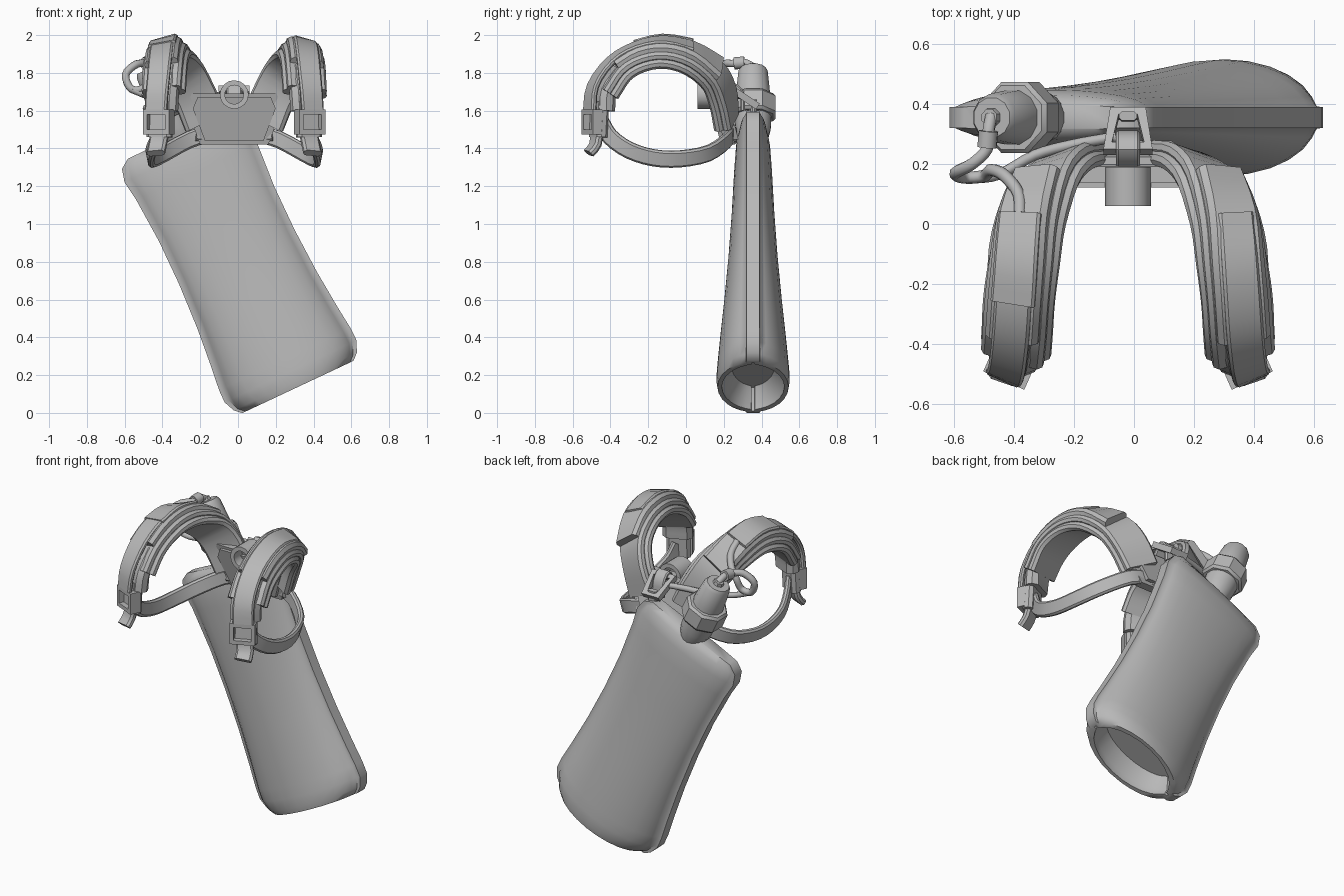
import bpy, math
from mathutils import Vector as V

if "Cube" in bpy.data.objects:
    bpy.data.objects.remove(bpy.data.objects["Cube"])

GREY = bpy.data.materials.new("grey")
GREY.diffuse_color = (0.48, 0.48, 0.48, 1)
GREY.use_nodes = True
GREY.node_tree.nodes["Principled BSDF"].inputs["Base Color"].default_value = GREY.diffuse_color
CX = -0.02  # symmetry line of the harness


def loft(name, rings, closed=False, angle=35):
    """Skin a list of equal rings into one mesh; ends are capped unless closed."""
    n, m = len(rings[0]), len(rings)
    verts = [p for r in rings for p in r]
    faces = []
    for i in range(m if closed else m - 1):
        a, b = i * n, (i + 1) % m * n
        faces += [(a + k, a + (k + 1) % n, b + (k + 1) % n, b + k) for k in range(n)]
    if not closed:
        faces += [tuple(range(n))[::-1], tuple(range((m - 1) * n, m * n))]
    me = bpy.data.meshes.new(name)
    me.from_pydata(verts, [], faces)
    ob = bpy.data.objects.new(name, me)
    bpy.context.collection.objects.link(ob)
    me.materials.append(GREY)
    bpy.ops.object.select_all(action='DESELECT')
    ob.select_set(True)
    bpy.context.view_layer.objects.active = ob
    bpy.ops.object.mode_set(mode='EDIT')
    bpy.ops.mesh.select_all(action='SELECT')
    bpy.ops.mesh.normals_make_consistent(inside=False)
    bpy.ops.object.mode_set(mode='OBJECT')
    bpy.ops.object.shade_smooth_by_angle(angle=math.radians(angle))
    return ob


def spline(pts, steps):
    """Smooth path through the points."""
    p = [V(q) for q in pts]
    p = [2 * p[0] - p[1]] + p + [2 * p[-1] - p[-2]]
    out = []
    for i in range(1, len(p) - 2):
        a, b, c, d = p[i - 1:i + 3]
        for k in range(steps):
            t = k / steps
            out.append(0.5 * (2 * b + (c - a) * t + (2 * a - 5 * b + 4 * c - d) * t * t
                              + (3 * b - a - 3 * c + d) * t ** 3))
    return out + [p[-2]]


def strap(name, pts, sides, width, thick, offset=0, steps=3, s=1):
    """Chamfered flat band; sides gives the width direction along the path."""
    path, wid = spline(pts, steps), spline(sides, steps)
    rings = []
    w, t = width / 2, thick / 2
    c = min(w, t) * 0.6
    for i, p in enumerate(path):
        tan = (path[min(i + 1, len(path) - 1)] - path[max(i - 1, 0)]).normalized()
        wd = (wid[i] - tan * wid[i].dot(tan)).normalized()
        nor = tan.cross(wd).normalized()
        prof = [(w, -t + c), (w, t - c), (w - c, t), (c - w, t),
                (-w, t - c), (-w, c - t), (c - w, -t), (w - c, -t)]
        ring = [p + wd * a + nor * (b + offset) for a, b in prof]
        rings.append([V((CX + s * q.x, q.y, q.z)) for q in ring])
    return loft(name, rings)


def tube(name, pts, r, n=8, steps=4):
    path = spline(pts, steps)
    rings, side = [], V((0.3, 0.2, 0.9))
    for i, p in enumerate(path):
        tan = (path[min(i + 1, len(path) - 1)] - path[max(i - 1, 0)]).normalized()
        side = (side - tan * side.dot(tan)).normalized()
        up = tan.cross(side)
        rings.append([p + r * (side * math.cos(a) + up * math.sin(a))
                      for a in (math.tau * k / n for k in range(n))])
    return loft(name, rings, angle=50)


def frame(name, c, ax, ay, hw, hh, bar, depth, taper=1):
    """Rectangular ring in the plane of ax, ay."""
    ax, ay = V(ax).normalized(), V(ay).normalized()
    az = ax.cross(ay)
    rings = []
    for sx, sy in ((-1, -1), (1, -1), (1, 1), (-1, 1)):
        k = taper if sy > 0 else 1
        o = V(c) + ax * sx * hw * k + ay * sy * hh
        i = V(c) + ax * sx * (hw * k - bar) + ay * sy * (hh - bar)
        rings.append([o - az * depth, o + az * depth, i + az * depth, i - az * depth])
    return loft(name, rings, closed=True)


# ---- pouch: lens sections with a flat seam, tilted in the xz plane ----
BASE, U, A = V((0.312, 0.355, 0.148)), V((0.905, 0, 0.425)), V((-0.425, 0, 0.905))


def lens(v, w, t, k=1.0):
    f = min(0.035, t) if k == 1 else 0.008
    half = [(1, 0), (0.94, 0.01)] + [(0.92 * math.cos(math.pi * j / 12), math.sin(math.pi * j / 12) ** 1.15)
                                     for j in range(1, 12)] + [(-0.94, 0.01), (-1, 0)]
    front = [(x * w * k, f + (t * k - f) * h) for x, h in half]
    loop = front + [(x, -y) for x, y in reversed(front)]
    return [BASE + A * v + U * x + V((0, y, 0)) for x, y in loop]


pouch_rows = [(0.11, 0.30, 0.13, 0.88), (0.03, 0.34, 0.185, 0.89), (-0.012, 0.325, 0.18, 0.92),
              (-0.012, 0.325, 0.188, 1), (0.02, 0.36, 0.194, 1), (0.08, 0.386, 0.192, 1), (0.15, 0.385, 0.186, 1),
              (0.28, 0.37, 0.174, 1), (0.5, 0.35, 0.152, 1), (0.75, 0.338, 0.13, 1), (1.0, 0.338, 0.113, 1),
              (1.25, 0.354, 0.1, 1), (1.36, 0.37, 0.092, 1), (1.43, 0.352, 0.075, 1), (1.465, 0.30, 0.04, 1)]
loft("pouch", [lens(*r) for r in pouch_rows], angle=55)


# neck, collar and cap along the pouch axis
def turned(name, prof, n):
    rings = [[BASE + A * v + r * (U * math.cos(a) + V((0, 1, 0)) * math.sin(a))
              for a in (math.tau * (k + .5) / n for k in range(n))] for v, r in prof]
    return loft(name, rings)


turned("neck", [(1.36, 0.05), (1.43, 0.078), (1.5, 0.095), (1.6, 0.1)], 16)
turned("collar", [(1.565, 0.115), (1.58, 0.128), (1.67, 0.128), (1.685, 0.115)], 8)
turned("cap", [(1.67, 0.094), (1.71, 0.092), (1.83, 0.08), (1.85, 0.068)], 12)
turned("cap_nozzle", [(1.84, 0.035), (1.87, 0.03)], 8)

# ---- shoulder straps, both sides ----
PAD = [(.16, .235, 1.54), (.225, .215, 1.68), (.285, .155, 1.80), (.335, .02, 1.885), (.355, -.12, 1.912),
       (.37, -.25, 1.885), (.378, -.36, 1.82), (.385, -.44, 1.71), (.39, -.455, 1.6)]
PW = [(.8, -.2, -.4), (.8, -.3, -.45), (.85, -.25, -.45), (.95, -.1, -.35), (1, 0, -.28),
      (1, .1, -.2), (.95, .25, -.1), (.9, .35, 0), (.9, .4, 0)]
LOW = [(.12, .235, 1.48), (.24, .22, 1.445), (.37, .12, 1.375), (.43, -.03, 1.345), (.445, -.17, 1.35),
       (.44, -.3, 1.39), (.41, -.4, 1.46), (.39, -.45, 1.54)]
LW = [(-.1, 0, 1), (.1, 0, 1), (.3, 0, 1), (.25, 0, 1), (.2, 0, 1), (.2, .3, 1), (.2, .5, .9), (.2, .6, .8)]
for s, tag in ((1, "right"), (-1, "left")):
    strap(tag + "_pad_base", PAD[:8], PW[:8], .24, .05, -.04, s=s)
    strap(tag + "_pad_middle", PAD[:8], PW[:8], .215, .05, .0, s=s)
    strap(tag + "_pad_top", PAD[2:7], PW[2:7], .18, .06, .035, s=s)
    strap(tag + "_webbing", PAD[3:], PW[3:], .125, .03, .06, s=s)
    strap(tag + "_pad_end", PAD[6:], PW[6:], .175, .09, -.015, s=s)
    strap(tag + "_lower_strap", LOW, LW, .09, .035, s=s)
    # front buckle and loose strap ends
    W = (.9 * s, .4, 0)
    strap(tag + "_buckle_body", [(.39, -.455, 1.65), (.395, -.465, 1.46)], [(.9, .4, 0)] * 2,
          .14, .06, 0, 1, s)
    frame(tag + "_buckle_frame", (CX + s * .4, -.49, 1.54), W, (0, 0, 1), .075, .065, .024, .035)
    strap(tag + "_strap_end", [(.39, -.47, 1.5), (.405, -.48, 1.42), (.415, -.515, 1.375)],
          [(.9, .4, 0)] * 3, .1, .04, 0, 2, s)
strap("pad_pocket", PAD[3:6], PW[3:6], .15, .03, .066, s=-1)


# ---- back panel: stacked plates with a tapered outline, leaning forward ----
def plate(name, outline, y0, y1, k=1.0):
    half = [V((x * k, 0, 1.56 + (z - 1.56) * k)) for x, z in outline]
    loop = half + [V((-p.x, 0, p.z)) for p in reversed(half)]
    return loft(name, [[V((CX + p.x, y - (p.z - 1.42) * .25, p.z)) for p in loop] for y in (y0, y1)])


HEX = [(.18, 1.42), (.255, 1.62), (.225, 1.69)]
plate("back_panel", HEX, .205, .26)
plate("back_panel_pad", HEX, .185, .21, .86)
plate("back_panel_rear", HEX, .255, .285, .8)
strap("panel_lower_band", [(-.2, .21, 1.49), (0, .25, 1.47), (.2, .21, 1.49)], [(0, 0, 1)] * 3, .1, .04)

# short open tube above the panel
cyl = [[V((CX + r * math.cos(a), y, 1.685 + r * math.sin(a)))
        for a in (math.tau * k / 16 for k in range(16))]
       for y, r in ((.06, .076), (.19, .076), (.19, .05), (.06, .05))]
loft("panel_tube", cyl, closed=True)

# clip ring and its loop holding the pouch corner
frame("clip_ring", (CX, .31, 1.67), (1, 0, 0), (0, .75, -.5), .082, .085, .028, .018, .72)
strap("clip_loop", [(0, .2, 1.68), (0, .25, 1.735), (0, .295, 1.69), (0, .3, 1.6)],
      [(1, 0, 0)] * 4, .08, .025)
strap("clip_tab", [(0, .36, 1.66), (0, .355, 1.55)], [(1, 0, 0)] * 2, .06, .03)

# ---- drinking hose, coiled beside the cap ----
tube("hose", [(-.475, .36, 1.83), (-.485, .31, 1.855), (-.49, .25, 1.85), (-.54, .2, 1.845), (-.595, .17, 1.79),
              (-.565, .155, 1.715), (-.5, .16, 1.72), (-.475, .18, 1.79), (-.43, .16, 1.84),
              (-.385, .1, 1.89), (-.38, .03, 1.94)], .021)
tube("hose_connector", [(-.485, .31, 1.855), (-.49, .255, 1.85)], .034)
tube("hose_branch", [(-.56, .15, 1.71), (-.45, .165, 1.67), (-.33, .23, 1.67), (-.2, .265, 1.68),
                     (-.06, .29, 1.68)], .018)
